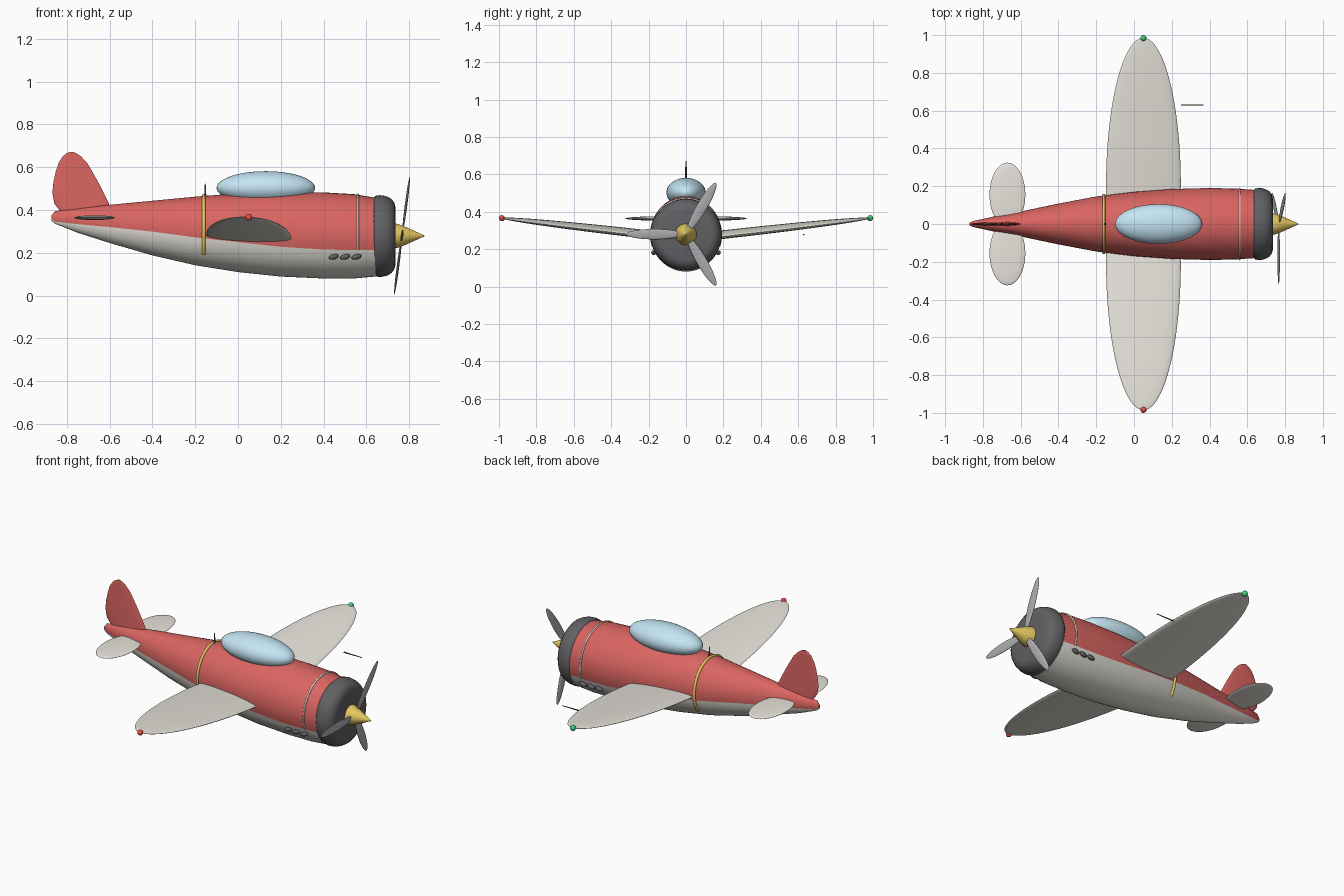
import bpy, bmesh
from math import sin, cos, pi, sqrt, asin, radians
from mathutils import Matrix, Vector

if "Cube" in bpy.data.objects:
    bpy.data.objects.remove(bpy.data.objects["Cube"])

def material(name, r, g, b):
    m = bpy.data.materials.new(name)
    m.diffuse_color = (r, g, b, 1)
    m.use_nodes = True
    m.node_tree.nodes["Principled BSDF"].inputs["Base Color"].default_value = m.diffuse_color
    return m

RED = material("red_paint", .70, .13, .12)
CREAM = material("cream_paint", .80, .78, .71)
GLASS = material("sky_glass", .55, .78, .90)
DARK = material("dark_metal", .12, .12, .13)
GREY = material("blade_metal", .45, .45, .47)
GOLD = material("gold", .78, .58, .12)
LAMP_RED = material("lamp_red", .8, .08, .06)
LAMP_GREEN = material("lamp_green", .05, .65, .2)

def finish(name, bm, mat, angle=40):
    bmesh.ops.recalc_face_normals(bm, faces=bm.faces[:])
    me = bpy.data.meshes.new(name)
    bm.to_mesh(me)
    bm.free()
    ob = bpy.data.objects.new(name, me)
    bpy.context.collection.objects.link(ob)
    me.materials.append(mat)
    bpy.ops.object.select_all(action='DESELECT')
    ob.select_set(True)
    bpy.context.view_layer.objects.active = ob
    bpy.ops.object.shade_smooth_by_angle(angle=radians(angle))
    return ob

def loft(name, rings, mat, closed=True, caps=True, angle=40):
    bm = bmesh.new()
    vs = [[bm.verts.new(p) for p in r] for r in rings]
    n = len(rings[0])
    for a, b in zip(vs, vs[1:]):
        for i in range(n if closed else n - 1):
            j = (i + 1) % n
            bm.faces.new((a[i], a[j], b[j], b[i]))
    if caps:
        bm.faces.new(vs[0])
        bm.faces.new(vs[-1])
    return finish(name, bm, mat, angle)

def lathe_x(name, profile, cz, mat, n=48):
    rings = [[(x, r * cos(2 * pi * i / n), cz + r * sin(2 * pi * i / n)) for i in range(n)]
             for x, r in profile]
    return loft(name, rings, mat)

def ellipsoid(name, matrix, radii, mat, seg=32):
    bm = bmesh.new()
    bmesh.ops.create_uvsphere(bm, u_segments=seg, v_segments=seg // 2, radius=1,
                              matrix=matrix @ Matrix.Diagonal((*radii, 1)))
    return finish(name, bm, mat)

def cone(name, matrix, r1, r2, depth, mat):
    bm = bmesh.new()
    bmesh.ops.create_cone(bm, cap_ends=True, segments=16, radius1=r1, radius2=r2,
                          depth=depth, matrix=matrix)
    return finish(name, bm, mat)

T = Matrix.Translation

# Fuselage stations: x, top z, bottom z, half width, colour split z
ST = [(-.872, .373, .350, .006, .360), (-.855, .394, .336, .015, .346),
      (-.75, .408, .294, .038, .334), (-.6, .424, .246, .066, .320),
      (-.4, .443, .188, .108, .299), (-.2, .462, .142, .146, .272),
      (0, .478, .110, .170, .250), (.2, .485, .089, .185, .228),
      (.4, .482, .080, .191, .215), (.54, .474, .080, .188, .213),
      (.65, .456, .090, .180, .213)]

def station(x):
    k = max(i for i in range(len(ST) - 1) if ST[i][0] <= x)
    t = (x - ST[k][0]) / (ST[k + 1][0] - ST[k][0])
    return [a + (b - a) * t for a, b in zip(ST[k], ST[k + 1])]

def arc(st, low, upper, n, grow=0):
    # points on the section between the two sides at height "low"
    x, top, bot, w, _ = st
    cz, h = (top + bot) / 2, (top - bot) / 2
    s = asin(max(-1, min(1, (low - cz) / h)))
    a0, a1 = (s, pi - s) if upper else (pi - s, 2 * pi + s)
    return [Vector((x, (w + grow) * cos(a0 + (a1 - a0) * i / n),
                    cz + (h + grow) * sin(a0 + (a1 - a0) * i / n))) for i in range(n + 1)]

# Two-tone body shells
for name, upper, mat in (("upper_fuselage", True, RED), ("belly", False, CREAM)):
    loft(name, [arc(s, s[4], upper, 28) for s in ST], mat, closed=False)

# Bands that hug the body
def band(name, x, low, r, mat):
    path = arc(station(x), low, True, 40, .001)
    c = Vector((x, 0, .29))
    rings = []
    for p in path:
        out = (p - c).normalized()
        rings.append([p + r * (cos(k * pi / 4) * out + sin(k * pi / 4) * Vector((1, 0, 0)))
                      for k in range(8)])
    loft(name, rings, mat, angle=60)

band("gold_band", -.16, .195, .008, GOLD)
band("cowl_seam", .56, .215, .005, CREAM)

# Engine cowl and spinner
lathe_x("cowl", [(.632, .165), (.634, .180), (.643, .188), (.66, .191), (.68, .189),
                 (.70, .183), (.718, .172), (.730, .156), (.735, .135), (.737, .04)], .278, DARK)
lathe_x("spinner", [(.73, .058), (.745, .056), (.78, .043), (.82, .025),
                    (.855, .009), (.872, .001)], .279, GOLD, 32)

# Propeller, tilted slightly forward at the top
hub = T((.766, 0, .280)) @ Matrix.Rotation(radians(7.5), 4, 'Y')
for i in range(3):
    ellipsoid(f"propeller_blade_{i + 1}",
              hub @ Matrix.Rotation(i * 2 * pi / 3, 4, 'X') @ T((0, -.17, 0)),
              (.006, .15, .028), GREY, 24)

# Canopy
ellipsoid("canopy", T((.13, 0, .503)), (.23, .105, .078), GLASS, 48)

# Wings with elliptical planform and dihedral
def wing(name, side):
    rings = []
    for k in range(25):
        u = sin(k / 24 * pi / 2) * .9995
        y = .1 + .885 * u
        f = sqrt(1 - max(0, (y - .2) / .7855) ** 2)
        ring = []
        for i in range(32):
            a = 2 * pi * i / 32
            dx = .198 * f * cos(a)
            z = .278 + (y - .2) * .112 - dx * .05 + .021 * f * sin(a)
            ring.append((.05 + dx, side * y, z))
        rings.append(ring)
    loft(name, rings, CREAM, angle=60)

for side, tag, lamp in ((-1, "right", LAMP_RED), (1, "left", LAMP_GREEN)):
    wing(tag + "_wing", side)
    ellipsoid(tag + "_wingtip_lamp", T((.05, side * .984, .366)), (.016,) * 3, lamp, 16)
    ellipsoid(tag + "_tailplane", T((-.67, side * .155, .364)), (.095, .17, .011), CREAM)
    # Exhaust stubs
    for i, x in enumerate((.447, .50, .553)):
        ellipsoid(f"{tag}_exhaust_{i + 1}",
                  T((x, side * .173, .181)) @ Matrix.Rotation(radians(-15), 4, 'Y'),
                  (.024, .013, .012), DARK, 16)

# Tail fin: front edge x, rear edge x at each height, thinning upward
FIN = [(.36, -.60, -.81), (.40, -.60, -.835), (.43, -.602, -.858), (.48, -.627, -.867),
       (.53, -.653, -.862), (.58, -.681, -.851), (.62, -.705, -.838), (.65, -.733, -.819),
       (.665, -.755, -.80), (.671, -.772, -.782)]
rings = []
for z, xf, xr in FIN:
    th = .013 - .010 * (z - .36) / .31
    rings.append([((xf + xr) / 2 + (xf - xr) / 2 * cos(2 * pi * i / 24),
                   th * sin(2 * pi * i / 24), z) for i in range(24)])
loft("tail_fin", rings, RED, angle=60)

# Antenna mast and pitot probe
cone("antenna", T((-.153, 0, .488)), .006, .002, .072, DARK)
cone("pitot_probe", T((.31, .63, .278)) @ Matrix.Rotation(pi / 2, 4, 'Y'), .004, .002, .116, DARK)
